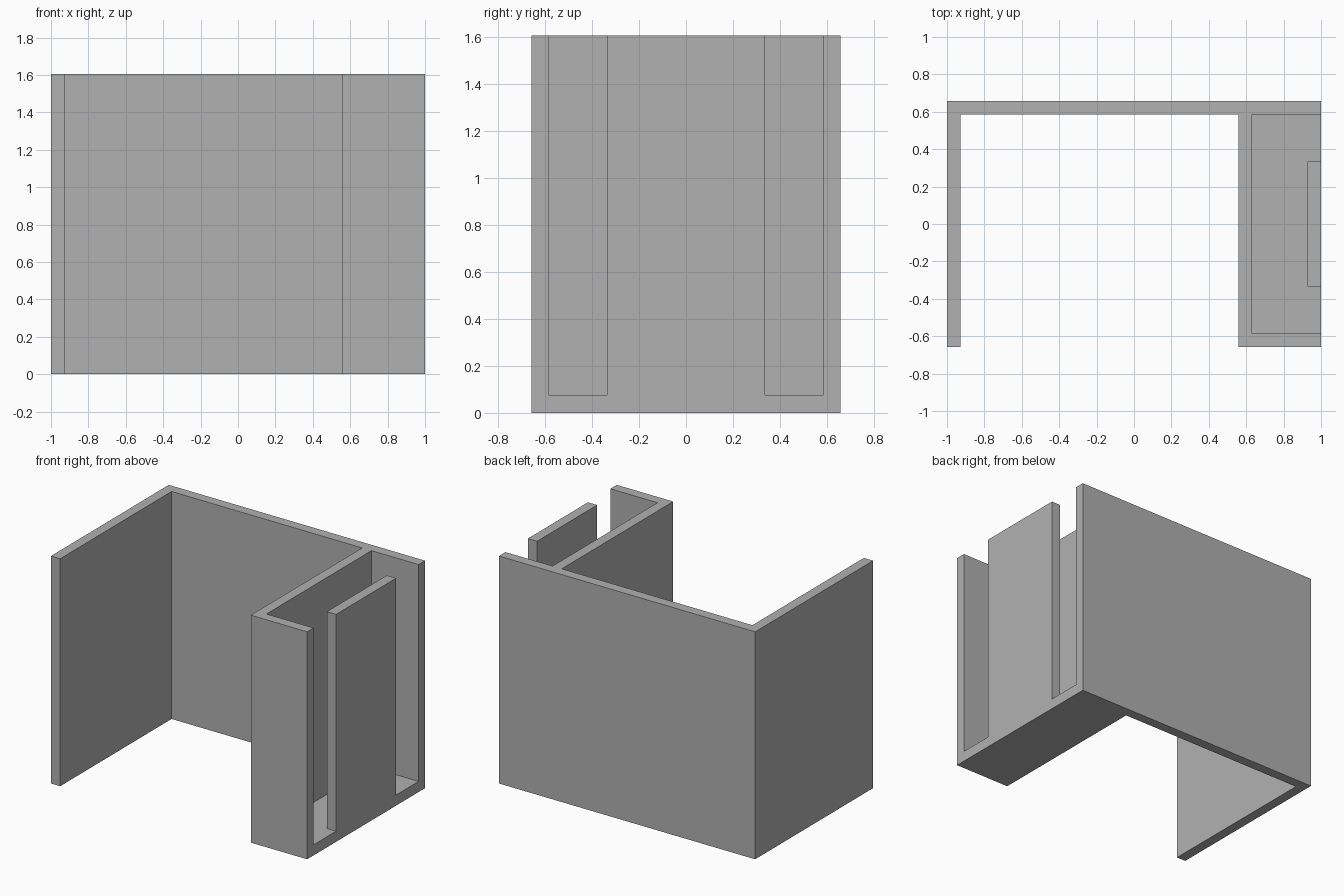
import bpy
import bmesh

if "Cube" in bpy.data.objects:
    bpy.data.objects.remove(bpy.data.objects["Cube"], do_unlink=True)

HEIGHT, HALF_X, HALF_Y = 1.605, 1.0, 0.657
WALL = 0.072          # thickness of every wall
FLOOR = 0.075         # thickness of the bay floor
BAY_X = 0.56          # inner face of the bay
PANEL_Y = 0.335       # half width of the free-standing panel

grey = bpy.data.materials.new("plain grey")
grey.use_nodes = True
colour = (0.44, 0.44, 0.44, 1)
grey.diffuse_color = colour
grey.node_tree.nodes["Principled BSDF"].inputs["Base Color"].default_value = colour


def extrude_plan(name, outline, z0, z1):
    """Extrude a plan outline upwards into a solid."""
    bm = bmesh.new()
    face = bm.faces.new([bm.verts.new((x, y, z0)) for x, y in outline])
    new = bmesh.ops.extrude_face_region(bm, geom=[face])["geom"]
    top = [v for v in new if isinstance(v, bmesh.types.BMVert)]
    bmesh.ops.translate(bm, verts=top, vec=(0, 0, z1 - z0))
    bmesh.ops.recalc_face_normals(bm, faces=bm.faces)
    mesh = bpy.data.meshes.new(name)
    bm.to_mesh(mesh)
    bm.free()
    mesh.materials.append(grey)
    obj = bpy.data.objects.new(name, mesh)
    bpy.context.collection.objects.link(obj)
    return obj


# Side wall, back wall and solid bay block in one U-shaped plan
left_in, back_in = -HALF_X + WALL, HALF_Y - WALL
walls = extrude_plan("walls_and_bay", [
    (-HALF_X, -HALF_Y), (left_in, -HALF_Y), (left_in, back_in),
    (BAY_X, back_in), (BAY_X, -HALF_Y), (HALF_X, -HALF_Y),
    (HALF_X, HALF_Y), (-HALF_X, HALF_Y)], 0, HEIGHT)

# C-shaped hollow that leaves the floor, the end walls and the panel
outside, panel_in = HALF_X + 0.1, HALF_X - WALL
cutter = extrude_plan("bay_hollow_cutter", [
    (BAY_X + WALL, -back_in), (outside, -back_in), (outside, -PANEL_Y),
    (panel_in, -PANEL_Y), (panel_in, PANEL_Y), (outside, PANEL_Y),
    (outside, back_in), (BAY_X + WALL, back_in)], FLOOR, HEIGHT + 0.1)
cutter.hide_render = True

cut = walls.modifiers.new("hollow", 'BOOLEAN')
cut.operation = 'DIFFERENCE'
cut.solver = 'EXACT'
cut.object = cutter

# Apply the cut and drop the cutter
bpy.context.view_layer.objects.active = walls
bpy.ops.object.modifier_apply(modifier=cut.name)
bpy.data.objects.remove(cutter, do_unlink=True)
